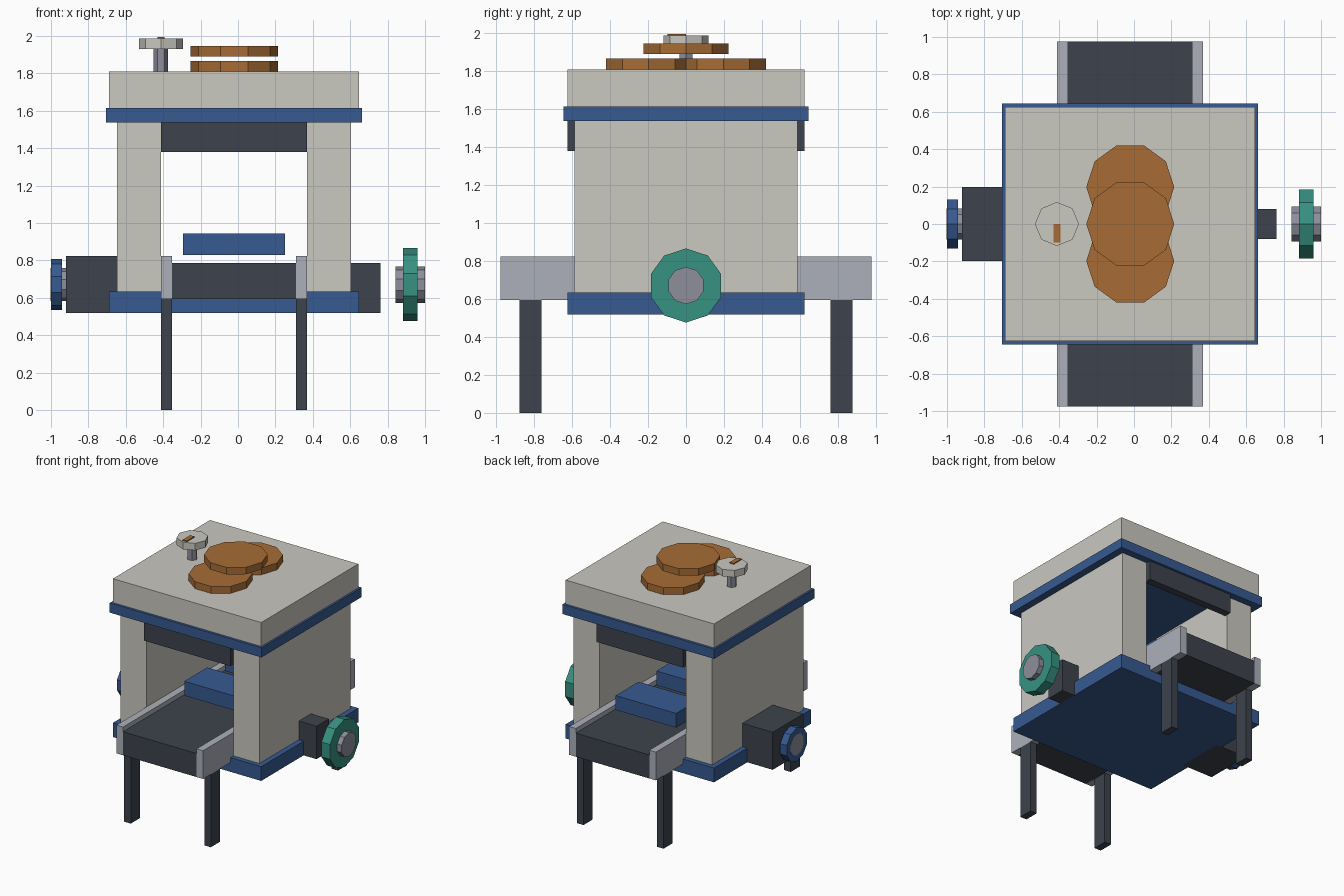
import bpy, math

if "Cube" in bpy.data.objects:
    bpy.data.objects.remove(bpy.data.objects["Cube"])


def material(name, rgb):
    """Flat colour given as 0-255 screen values, stored linear."""
    lin = [((c / 255 + 0.055) / 1.055) ** 2.4 for c in rgb]
    m = bpy.data.materials.new(name)
    m.diffuse_color = (*lin, 1)
    m.use_nodes = True
    m.node_tree.nodes["Principled BSDF"].inputs["Base Color"].default_value = m.diffuse_color
    return m


CREAM = material("cream", (202, 200, 192))
BLUE = material("blue", (55, 90, 145))
DARK = material("charcoal", (61, 66, 76))
STEEL = material("light_steel", (172, 176, 186))
GREY = material("hub_grey", (142, 143, 156))
COPPER = material("copper", (167, 108, 54))
TEAL = material("teal", (55, 145, 130))


def finish(obj, name, mat):
    obj.name = obj.data.name = name
    obj.data.materials.append(mat)
    return obj


def box(name, mat, x, y, z):
    """Box from (min, max) pairs."""
    bpy.ops.mesh.primitive_cube_add(size=1)
    o = bpy.context.object
    for v in o.data.vertices:
        for i, (a, b) in enumerate((x, y, z)):
            v.co[i] = (a + b) / 2 + v.co[i] * (b - a)
    return finish(o, name, mat)


def disc(name, mat, axis, span, centre, r, sides=10):
    """Flat-sided cylinder along x or z; corner points up (x axis) or along x (z axis)."""
    bpy.ops.mesh.primitive_cylinder_add(vertices=sides, radius=r, depth=span[1] - span[0])
    o = bpy.context.object
    mid = (span[0] + span[1]) / 2
    for v in o.data.vertices:
        a, b, h = v.co          # primitive has a corner on +y
        if axis == "x":
            v.co = (mid + h, centre[0] - a, centre[1] + b)
        else:
            v.co = (centre[0] + b, centre[1] - a, mid + h)
    return finish(o, name, mat)


# Housing: base, walls, rim and lid
box("base_plate", BLUE, (-0.69, 0.647), (-0.625, 0.625), (0.519, 0.635))
box("left_wall", CREAM, (-0.647, -0.412), (-0.587, 0.587), (0.635, 1.537))
box("right_wall", CREAM, (0.369, 0.604), (-0.587, 0.587), (0.635, 1.537))
box("rim", BLUE, (-0.705, 0.663), (-0.645, 0.645), (1.537, 1.615))
box("lid", CREAM, (-0.69, 0.647), (-0.625, 0.625), (1.615, 1.81))

# Conveyor: belt, side rails and legs
box("belt", DARK, (-0.353, 0.31), (-0.977, 0.977), (0.595, 0.787))
for side, x in (("left", (-0.412, -0.353)), ("right", (0.31, 0.369))):
    box(side + "_rail", STEEL, x, (-0.977, 0.977), (0.595, 0.825))
    for end, s in (("front", -1), ("back", 1)):
        y = sorted((s * 0.76, s * 0.877))
        box(f"{end}_{side}_leg", DARK, x, y, (0, 0.595))

# Hanging curtains over both openings
for end, s in (("front", -1), ("back", 1)):
    box(end + "_curtain", DARK, (-0.412, 0.369), sorted((s * 0.565, s * 0.625)), (1.38, 1.537))

# Blocks travelling above the belt
for i, y in enumerate((-0.125, 0.4)):
    box(f"block_{i + 1}", BLUE, (-0.294, 0.251), (y - 0.147, y + 0.147), (0.828, 0.945))

# Discs stacked on the lid
for name, y, z in (("front_disc", -0.197, 1.81), ("back_disc", 0.197, 1.81), ("top_disc", 0, 1.89)):
    disc(name, COPPER, "z", (z, z + 0.057), (-0.02, y), 0.235)

# Knob with stem and pointer mark
disc("knob_stem", GREY, "z", (1.81, 1.93), (-0.412, 0), 0.039, 6)
disc("knob", CREAM, "z", (1.93, 1.987), (-0.412, 0), 0.1176, 8)
box("knob_pointer", COPPER, (-0.431, -0.393), (-0.098, 0), (1.98, 1.995))

# Motor with blue pulley on the left
box("motor", DARK, (-0.92, -0.64), (-0.197, 0.197), (0.519, 0.825))
disc("motor_shaft", GREY, "x", (-1.002, -0.92), (0, 0.671), 0.088)
disc("motor_pulley", BLUE, "x", (-1.0, -0.941), (0, 0.671), 0.137)

# Bracket and teal hand wheel on the right
box("wheel_bracket", DARK, (0.6, 0.763), (-0.079, 0.079), (0.519, 0.787))
disc("wheel_hub", GREY, "x", (0.842, 1.0), (0, 0.671), 0.098)
disc("hand_wheel", TEAL, "x", (0.882, 0.96), (0, 0.671), 0.195)
